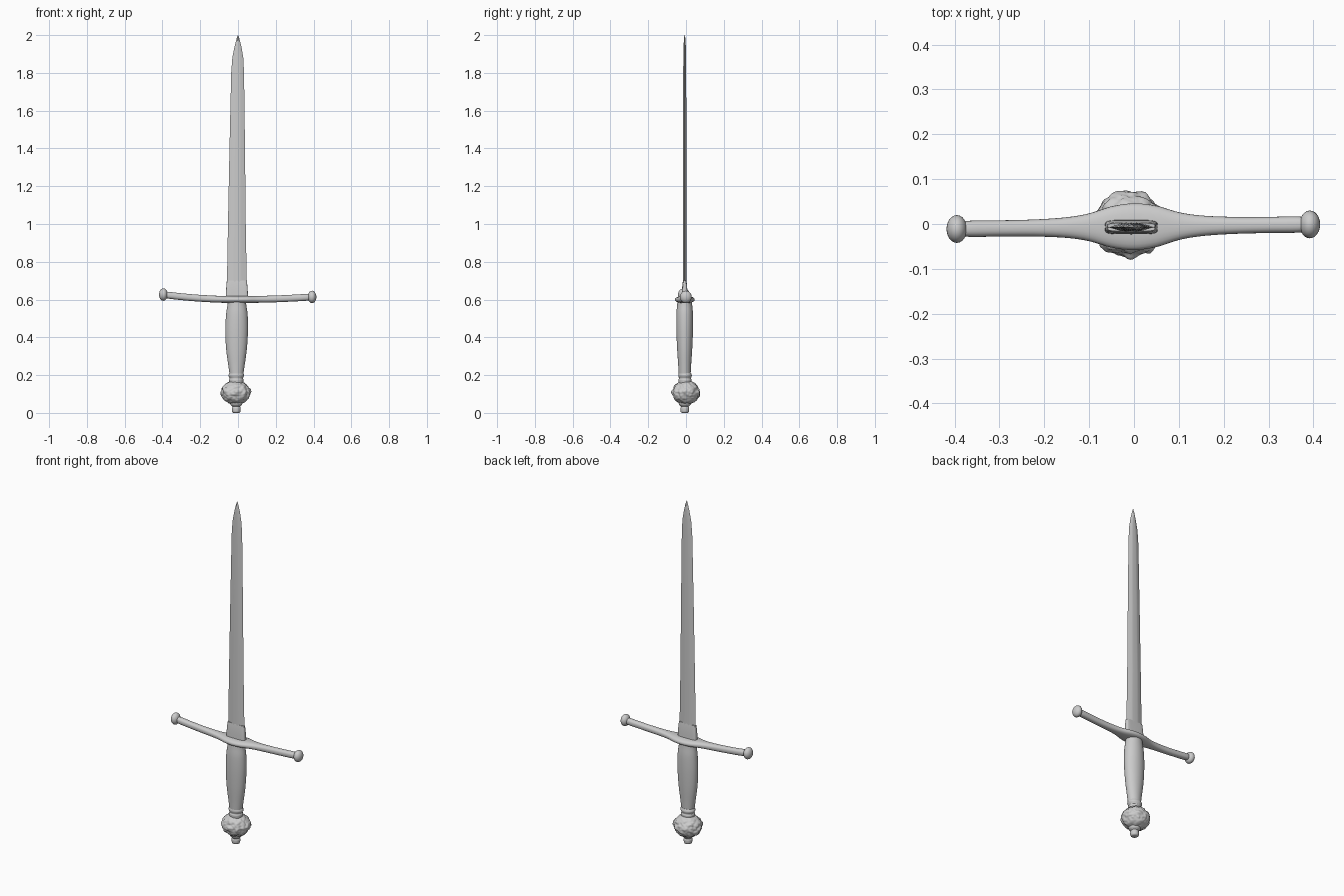
import bpy, bmesh, math
from mathutils import Vector, noise

if "Cube" in bpy.data.objects:
    bpy.data.objects.remove(bpy.data.objects["Cube"])


def spow(v, p):
    return math.copysign(abs(v) ** p, v)


def finish(name, bm, angle=40):
    bmesh.ops.recalc_face_normals(bm, faces=bm.faces)
    me = bpy.data.meshes.new(name)
    bm.to_mesh(me)
    bm.free()
    ob = bpy.data.objects.new(name, me)
    bpy.context.collection.objects.link(ob)
    bpy.ops.object.select_all(action='DESELECT')
    ob.select_set(True)
    bpy.context.view_layer.objects.active = ob
    bpy.ops.object.shade_smooth_by_angle(angle=math.radians(angle))
    return ob


def loft(name, stations, section, place, angle=40):
    """Skin a unit section through stations (t, centre a, centre b, half a, half b)."""
    bm = bmesh.new()
    rings = []
    for t, ca, cb, ha, hb in stations:
        rings.append([bm.verts.new(place(t, ca + u * ha, cb + v * hb)) for u, v in section])
    n = len(section)
    for r, s in zip(rings, rings[1:]):
        for i in range(n):
            j = (i + 1) % n
            bm.faces.new((r[i], r[j], s[j], s[i]))
    bm.faces.new(rings[0])
    bm.faces.new(rings[-1])
    return finish(name, bm, angle)


def smooth_path(pts, steps=5):
    """Catmull-Rom refinement of the stations."""
    out = []
    for i in range(len(pts) - 1):
        p = [Vector(pts[max(0, min(len(pts) - 1, i + k))]) for k in (-1, 0, 1, 2)]
        for s in range(steps):
            t = s / steps
            out.append(tuple(0.5 * (2 * p[1] + (p[2] - p[0]) * t
                       + (2 * p[0] - 5 * p[1] + 4 * p[2] - p[3]) * t * t
                       + (3 * p[1] - p[0] - 3 * p[2] + p[3]) * t ** 3)))
    return out + [tuple(pts[-1])]


def ellipse(n, power=1.0):
    return [(spow(math.cos(2 * math.pi * i / n), power),
             spow(math.sin(2 * math.pi * i / n), power)) for i in range(n)]


along_z = lambda t, a, b: (a, b, t)
along_x = lambda t, a, b: (t, a, b)
CX, CY = -0.006, -0.007

# Blade: flattened diamond section with a shallow groove either side
half = [(1, 0), (0.5, 0.75), (0.25, 1), (0, 0.85), (-0.25, 1), (-0.5, 0.75)]
blade_section = half + [(-u, -v) for u, v in half]
loft("blade", [
    (0.60, CX, CY, 0.054, 0.010),
    (1.00, CX, CY, 0.047, 0.010),
    (1.40, -0.004, CY, 0.041, 0.009),
    (1.80, -0.002, CY, 0.034, 0.008),
    (1.88, -0.001, CY, 0.029, 0.007),
    (1.94, 0, CY, 0.018, 0.006),
    (1.98, 0, CY, 0.008, 0.004),
    (2.00, 0, CY, 0.001, 0.001)], blade_section, along_z, 25)

# Thick sleeve at the root of the blade
loft("blade_collar", [
    (0.59, CX, CY, 0.060, 0.017),
    (0.64, CX, CY, 0.058, 0.015),
    (0.68, CX, CY, 0.055, 0.012),
    (0.70, CX, CY, 0.053, 0.009)], ellipse(24, 0.4), along_z)

# Crossguard: wide centre, slim upswept arms, slightly twisted
arm = [(0.0, 0.052, 0.019), (0.05, 0.046, 0.019), (0.10, 0.031, 0.018),
       (0.15, 0.023, 0.018), (0.22, 0.019, 0.018), (0.30, 0.018, 0.018),
       (0.365, 0.018, 0.018), (0.385, 0.014, 0.015)]


def guard_mid(x):
    lift = 0.17 if x < 0 else 0.09
    return -0.006 + 0.013 * x, 0.600 + lift * x * x


stations = []
for x, hy, hz in [(-x, a, b) for x, a, b in arm[:0:-1]] + arm:
    stations.append((x, *guard_mid(x), hy, hz))
loft("crossguard", smooth_path(stations, 4), ellipse(24, 0.85), along_x)

# Flattened knobs at both guard ends
for side, x in (("left", -0.395), ("right", 0.392)):
    y, z = guard_mid(x)
    knob = bmesh.new()
    bmesh.ops.create_uvsphere(knob, u_segments=24, v_segments=14, radius=1)
    for v in knob.verts:
        v.co = Vector((x + v.co.x * 0.023, y + v.co.y * 0.031, z + v.co.z * 0.033))
    finish("guard_knob_" + side, knob)

# Grip with swelling oval section
loft("grip", smooth_path([
    (0.195, -0.008, CY, 0.035, 0.031),
    (0.25, -0.008, CY, 0.043, 0.034),
    (0.34, -0.008, CY, 0.055, 0.040),
    (0.44, -0.007, CY, 0.060, 0.044),
    (0.52, -0.006, CY, 0.057, 0.044),
    (0.57, -0.006, CY, 0.050, 0.040),
    (0.595, -0.006, CY, 0.048, 0.038)]), ellipse(32), along_z)

# Double ring between grip and pommel
loft("grip_ring", smooth_path([
    (0.155, -0.009, -0.005, 0.036, 0.034),
    (0.175, -0.009, -0.005, 0.038, 0.035),
    (0.183, -0.009, -0.005, 0.035, 0.032),
    (0.198, -0.009, -0.005, 0.042, 0.036),
    (0.212, -0.008, -0.006, 0.036, 0.032)]), ellipse(32), along_z)

# Lumpy carved pommel
bm = bmesh.new()
bmesh.ops.create_icosphere(bm, subdivisions=5, radius=1)
for v in bm.verts:
    d = v.co.normalized()
    bump = 0.09 * noise.noise(d * 2.6 + Vector((3, 7, 1))) \
        + 0.07 * noise.noise(d * 5.5 + Vector((9, 2, 4)))
    k = 1 + bump * (1 - d.z ** 4)
    v.co = Vector((-0.012 + d.x * k * 0.077, d.y * k * 0.073, 0.108 + d.z * k * 0.063))
finish("pommel", bm, 60)

# Button under the pommel
loft("pommel_button", smooth_path([
    (0.0, -0.009, -0.006, 0.015, 0.015),
    (0.006, -0.009, -0.006, 0.022, 0.022),
    (0.026, -0.009, -0.006, 0.023, 0.023),
    (0.033, -0.009, -0.006, 0.020, 0.020),
    (0.042, -0.009, -0.006, 0.030, 0.030),
    (0.056, -0.009, -0.006, 0.034, 0.034)], 3), ellipse(24), along_z)
